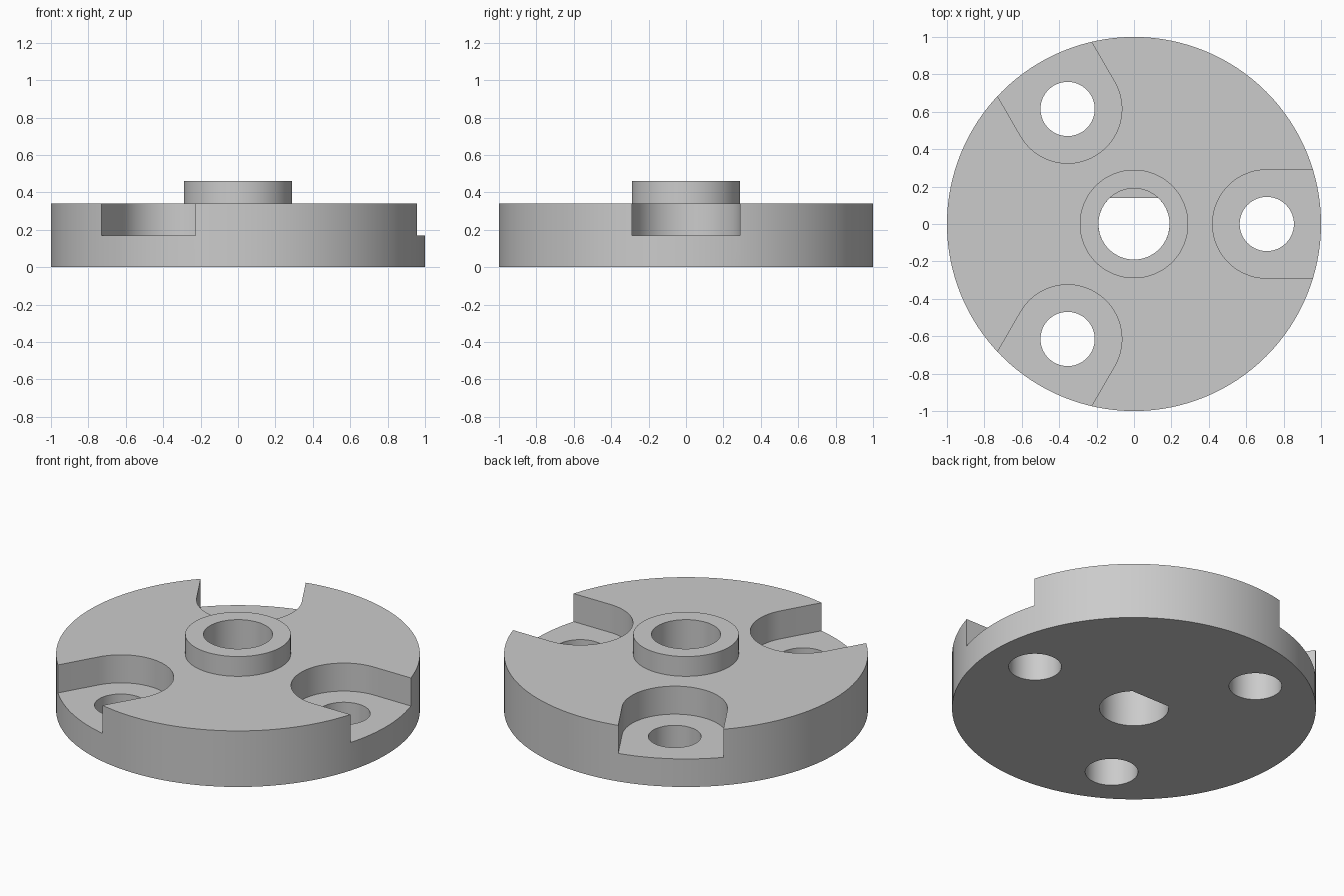
import bpy
import bmesh
from math import cos, sin, pi, radians, asin
from mathutils import Matrix

if "Cube" in bpy.data.objects:
    bpy.data.objects.remove(bpy.data.objects["Cube"], do_unlink=True)

DISC_TOP, BOSS_TOP, FLOOR = 0.34, 0.46, 0.17
BOSS_R, BORE_R, FLAT_Y = 0.29, 0.19, 0.14
BOLT_CIRCLE, POCKET_R, HOLE_R = 0.71, 0.29, 0.145

grey = bpy.data.materials.new("light grey")
grey.use_nodes = True
colour = (0.6, 0.6, 0.6, 1)
grey.diffuse_color = colour
grey.node_tree.nodes["Principled BSDF"].inputs["Base Color"].default_value = colour


def arc(radius, start, end, steps, cx=0.0):
    """Points along an arc, both ends included."""
    return [(cx + radius * cos(start + (end - start) * i / steps),
             radius * sin(start + (end - start) * i / steps))
            for i in range(steps + 1)]


def circle(radius, steps, cx=0.0):
    return arc(radius, 0, 2 * pi, steps, cx)[:-1]


def prism(name, outline, bottom, top, copies=1):
    """Extrude a flat outline upwards, repeated evenly about the z axis."""
    bm = bmesh.new()
    for i in range(copies):
        turn = Matrix.Rotation(2 * pi * i / copies, 4, "Z")
        base = [bm.verts.new((x, y, bottom)) for x, y in outline]
        face = bm.faces.new(base)
        extruded = bmesh.ops.extrude_face_region(bm, geom=[face])["geom"]
        raised = [v for v in extruded if isinstance(v, bmesh.types.BMVert)]
        bmesh.ops.translate(bm, verts=raised, vec=(0, 0, top - bottom))
        bmesh.ops.transform(bm, matrix=turn, verts=base + raised)
    bmesh.ops.recalc_face_normals(bm, faces=bm.faces[:])
    mesh = bpy.data.meshes.new(name)
    bm.to_mesh(mesh)
    bm.free()
    mesh.materials.append(grey)
    obj = bpy.data.objects.new(name, mesh)
    bpy.context.collection.objects.link(obj)
    return obj


def combine(target, tool, operation):
    """Apply a boolean and discard the tool."""
    tool.hide_render = True
    mod = target.modifiers.new(tool.name, "BOOLEAN")
    mod.operation = operation
    mod.solver = "EXACT"
    mod.object = tool
    bpy.context.view_layer.objects.active = target
    bpy.context.view_layer.update()
    bpy.ops.object.modifier_apply(modifier=mod.name)
    bpy.data.objects.remove(tool, do_unlink=True)


# Disc with raised central boss
hub = prism("hub_disc", circle(1.0, 128), 0, DISC_TOP)
combine(hub, prism("boss", circle(BOSS_R, 96), 0.1, BOSS_TOP), "UNION")

# Round upper bore, D-shaped lower bore
combine(hub, prism("round_bore", circle(BORE_R, 64), FLOOR, 0.6), "DIFFERENCE")
flat = asin(FLAT_Y / BORE_R)
d_outline = arc(BORE_R, pi - flat, 2 * pi + flat, 48)
combine(hub, prism("flatted_bore", d_outline, -0.1, FLOOR + 0.03), "DIFFERENCE")

# Three open-ended pockets, each with a bolt hole
slot = arc(POCKET_R, pi / 2, 3 * pi / 2, 40, BOLT_CIRCLE)
slot += [(1.2, -POCKET_R), (1.2, POCKET_R)]
combine(hub, prism("pockets", slot, FLOOR, 0.6, copies=3), "DIFFERENCE")
hole = circle(HOLE_R, 56, BOLT_CIRCLE)
combine(hub, prism("bolt_holes", hole, -0.1, 0.3, copies=3), "DIFFERENCE")

bpy.ops.object.select_all(action="DESELECT")
hub.select_set(True)
bpy.context.view_layer.objects.active = hub
bpy.ops.object.shade_smooth_by_angle(angle=radians(30))
